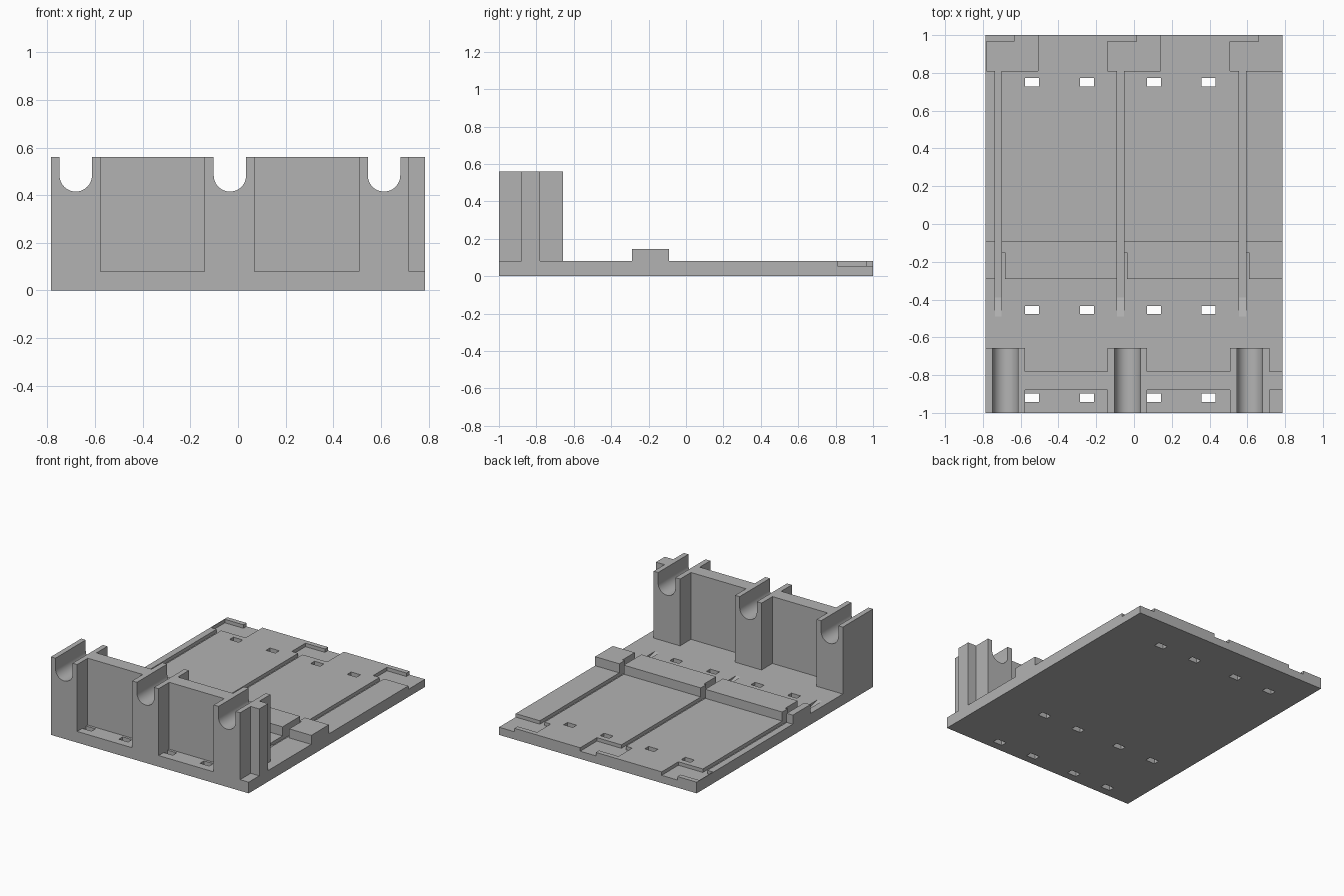
import bpy, bmesh, math

cube = bpy.data.objects.get("Cube")
if cube:
    bpy.data.objects.remove(cube, do_unlink=True)

grey = bpy.data.materials.new("plain grey")
grey.use_nodes = True
grey.diffuse_color = (0.45, 0.45, 0.45, 1)
grey.node_tree.nodes["Principled BSDF"].inputs["Base Color"].default_value = grey.diffuse_color


def prism(name, outline, start, end, axis):
    """Extrude an outline along x (given as y, z) or along y (given as x, z)."""
    bm = bmesh.new()
    place = (lambda a, b: (start, a, b)) if axis == "x" else (lambda a, b: (a, start, b))
    face = bm.faces.new([bm.verts.new(place(a, b)) for a, b in outline])
    out = bmesh.ops.extrude_face_region(bm, geom=[face])
    d = end - start
    moved = [v for v in out["geom"] if isinstance(v, bmesh.types.BMVert)]
    bmesh.ops.translate(bm, verts=moved, vec=(d, 0, 0) if axis == "x" else (0, d, 0))
    bmesh.ops.recalc_face_normals(bm, faces=bm.faces)
    mesh = bpy.data.meshes.new(name)
    bm.to_mesh(mesh)
    bm.free()
    mesh.materials.append(grey)
    obj = bpy.data.objects.new(name, mesh)
    bpy.context.collection.objects.link(obj)
    return obj


def box(name, x0, x1, y0, y1, z0, z1):
    return prism(name, [(y0, z0), (y1, z0), (y1, z1), (y0, z1)], x0, x1, "x")


def cut(target, cutter):
    """Subtract a cutter for good, then throw it away."""
    cutter.hide_render = True
    mod = target.modifiers.new("cut", "BOOLEAN")
    mod.operation, mod.solver, mod.object = "DIFFERENCE", "EXACT", cutter
    bpy.ops.object.select_all(action="DESELECT")
    bpy.context.view_layer.objects.active = target
    target.select_set(True)
    bpy.ops.object.modifier_apply(modifier=mod.name)
    bpy.data.objects.remove(cutter, do_unlink=True)


HALF = 0.785      # half width of the plate
TOP = 0.08        # top of the plate
FLOOR = 0.055     # floor of the grooves and pockets
HIGH = 0.56       # top of the posts
PITCH = 0.647
STATIONS = [-PITCH, 0, PITCH]

# Base plate and cross ridge
plate = box("base_plate", -HALF, HALF, -1, 1, 0, TOP)
ridge = box("cross_ridge", -HALF, HALF, -0.29, -0.09, TOP, 0.145)

# Through holes
for y in (0.75, -0.455, -0.92):
    for x in (-0.54, -0.25, 0.105, 0.395):
        cut(plate, box("hole", x - 0.037, x + 0.037, y - 0.022, y + 0.022, -0.1, 0.2))

for s in STATIONS:
    # Hooked pocket at the back edge, leaving a low tab
    left, right = max(s - 0.14, -0.78), s + 0.14
    if s > 0:
        right = HALF + 0.1
    cut(plate, box("pocket", left, right, 0.81, 0.965, FLOOR, 0.2))
    cut(plate, box("pocket_mouth", s + 0.015, right, 0.9, 1.1, FLOOR, 0.2))
    # Long groove with a ramp at its front end
    g0, g1 = s - 0.09, s - 0.054
    ramp = [(-0.49, TOP), (-0.39, FLOOR), (0.83, FLOOR), (0.83, 0.2), (-0.49, 0.2)]
    cut(plate, prism("groove", ramp, g0, g1, "x"))
    # Gap through the ridge, wider towards the front
    cut(ridge, box("ridge_gap", g0, g1, -0.4, 0, 0.05, 0.2))
    cut(ridge, box("ridge_step", g0 + 0.01, g1 + 0.017, -0.4, -0.15, 0.05, 0.2))

# Posts with a round-bottomed cradle
R, CENTRE = 0.068, 0.483
for side, s in zip(("right", "middle", "left"), STATIONS):
    x0, x1, mid = s - 0.14, s + 0.07, s - 0.034
    x0 = max(x0, -HALF)
    arc = [(mid + R * math.cos(a), CENTRE + R * math.sin(a))
           for a in (-math.pi * i / 24 for i in range(25))]
    outline = [(x0, TOP), (x1, TOP), (x1, HIGH), (mid + R, HIGH)] + arc
    outline += [(mid - R, HIGH), (x0, HIGH)]
    post = prism(side + "_post", outline, -1, -0.657, "y")
    bpy.ops.object.select_all(action="DESELECT")
    bpy.context.view_layer.objects.active = post
    post.select_set(True)
    bpy.ops.object.shade_smooth_by_angle(angle=math.radians(30))

# Upright wall panels between and beside the posts
for i, s in enumerate(STATIONS):
    end = STATIONS[i + 1] - 0.14 if i < 2 else HALF
    box("wall_panel_%d" % (i + 1), s + 0.07, end, -0.88, -0.78, TOP, HIGH)
